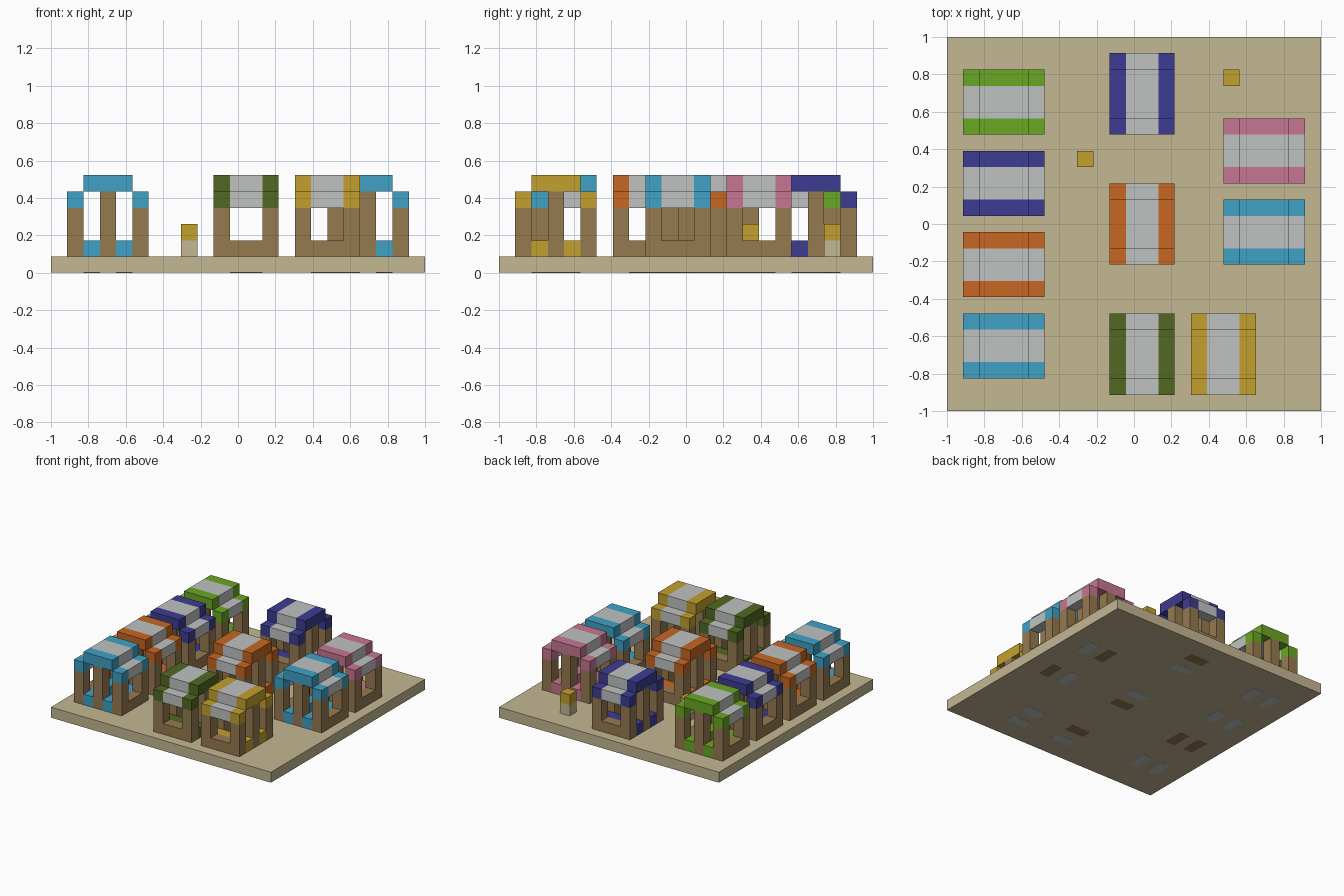
import bpy
import bmesh
from mathutils import Vector

cube = bpy.data.objects.get("Cube")
if cube:
    bpy.data.objects.remove(cube, do_unlink=True)

CELLS = 23            # cells along each side of the base
CELL = 2 / CELLS


def make_material(name, rgb):
    linear = [((c / 255 + 0.055) / 1.055) ** 2.4 for c in rgb]
    mat = bpy.data.materials.new(name)
    mat.use_nodes = True
    mat.diffuse_color = (*linear, 1)
    mat.node_tree.nodes["Principled BSDF"].inputs["Base Color"].default_value = (*linear, 1)
    return mat


MATS = {name: make_material(name, rgb) for name, rgb in {
    "sand": (196, 183, 146),
    "wood": (150, 122, 80),
    "grey": (192, 194, 194),
    "sky_blue": (62, 161, 198),
    "orange": (199, 103, 34),
    "navy": (61, 60, 146),
    "green": (106, 168, 36),
    "olive": (82, 105, 36),
    "gold": (195, 160, 46),
    "pink": (198, 118, 146),
}.items()}


def make_boxes(name, material, boxes):
    """One object from boxes given as (low corner, high corner) in cells."""
    bm = bmesh.new()
    for low, high in boxes:
        low, high = Vector(low), Vector(high)
        verts = bmesh.ops.create_cube(bm, size=1)["verts"]
        for v in verts:
            p = (low + high) / 2 + v.co * (high - low)
            v.co = (p.x * CELL - 1, p.y * CELL - 1, p.z * CELL)
    mesh = bpy.data.meshes.new(name)
    bm.to_mesh(mesh)
    bm.free()
    mesh.materials.append(MATS[material])
    obj = bpy.data.objects.new(name, mesh)
    bpy.context.collection.objects.link(obj)
    return obj


def make_stall(name, x, y, along_y, color, floors):
    """Stall five cells long (u) and four deep (v), with a striped stepped canopy."""
    def box(u0, u1, v0, v1, z0, z1):
        low, high = ((v0, u0), (v1, u1)) if along_y else ((u0, v0), (u1, v1))
        return ((x + low[0], y + low[1], z0), (x + high[0], y + high[1], z1))

    def canopy(v0, v1):
        return [box(0, 1, v0, v1, 4, 5), box(4, 5, v0, v1, 4, 5), box(1, 4, v0, v1, 5, 6)]

    # corner posts, taller middle posts and the low end walls
    posts = [box(u, u + 1, v, v + 1, 1, 5 if u == 2 else 4) for u in (0, 2, 4) for v in (0, 3)]
    make_boxes(name + "_posts", "wood", posts)
    make_boxes(name + "_end_walls", "wood", [box(u, u + 1, 1, 3, 1, 2) for u in (0, 4)])
    # canopy stripes
    make_boxes(name + "_canopy_edges", color, canopy(0, 1) + canopy(3, 4))
    make_boxes(name + "_canopy_middle", "grey", canopy(1, 3))
    # counters between the posts and the inlays on the underside
    make_boxes(name + "_counters", color, [box(u, u + 1, 0, 4, 1, 2) for u in (1, 3)])
    for u, floor in zip((1, 3), floors):
        make_boxes(name + "_floor_inlay", floor, [box(u, u + 1, 1, 3, 0, 0.05)])


# base plate
make_boxes("base_plate", "sand", [((0, 0, 0.01), (CELLS, CELLS, 1))])

# market stalls
W, G = "wood", "grey"
for stall in (
    ("left_front_stall", 1, 2, False, "sky_blue", (G, G)),
    ("left_second_stall", 1, 7, False, "orange", (W, W)),
    ("left_third_stall", 1, 12, False, "navy", (G, G)),
    ("left_back_stall", 1, 17, False, "green", (G, G)),
    ("middle_front_stall", 10, 1, True, "olive", (G, W)),
    ("middle_centre_stall", 10, 9, True, "orange", (W, G)),
    ("middle_back_stall", 10, 17, True, "navy", (G, W)),
    ("right_front_stall", 15, 1, True, "gold", (G, G)),
    ("right_centre_stall", 17, 9, False, "sky_blue", (G, W)),
    ("right_back_stall", 17, 14, False, "pink", (W, G)),
):
    make_stall(*stall)

# small posts with gold tops
for name, x, y in (("inner_marker", 8, 15), ("back_marker", 17, 20)):
    make_boxes(name + "_body", "sand", [((x, y, 1), (x + 1, y + 1, 2))])
    make_boxes(name + "_top", "gold", [((x, y, 2), (x + 1, y + 1, 3))])
